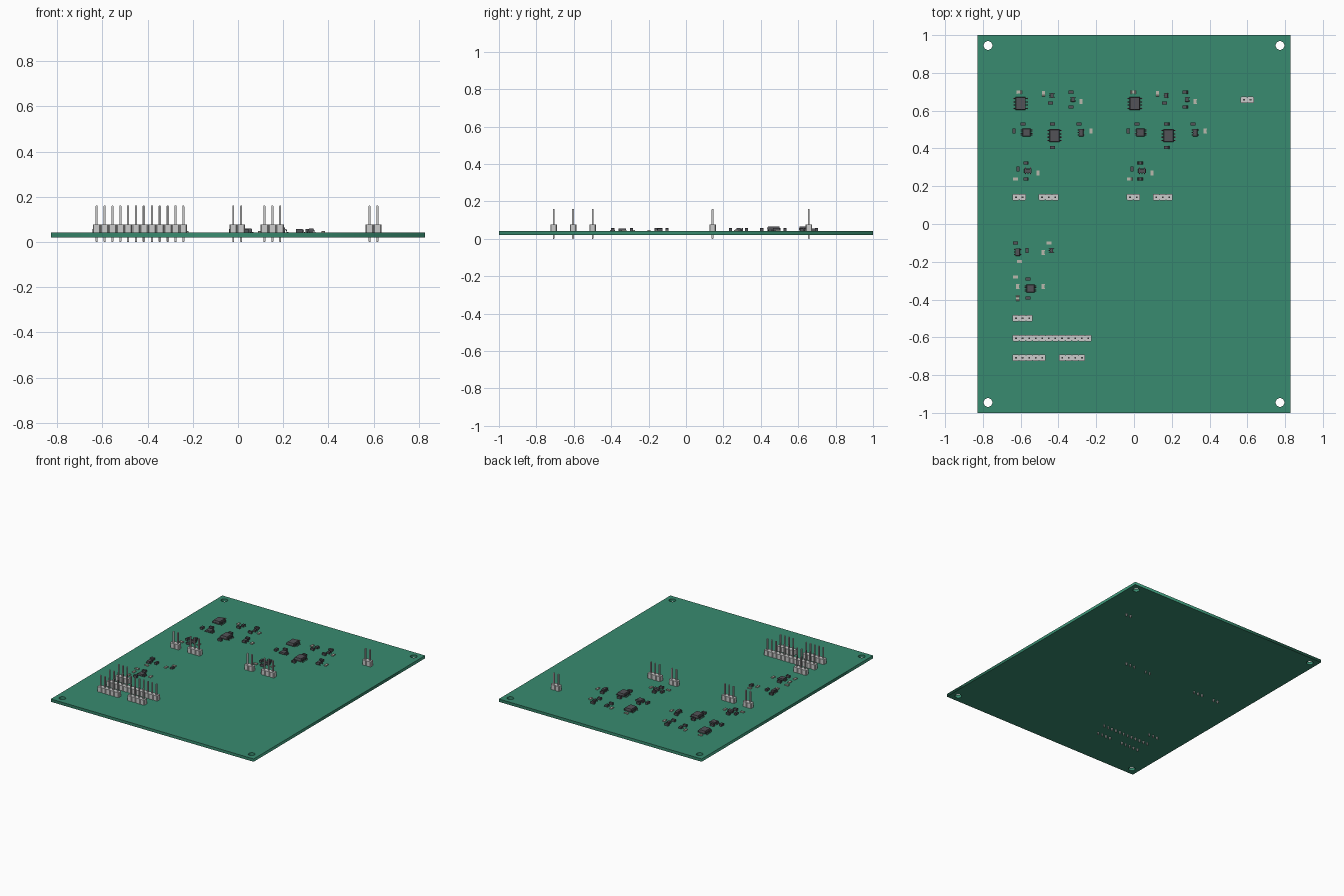
import bpy, bmesh, math
from mathutils import Matrix, Vector

if "Cube" in bpy.data.objects:
    bpy.data.objects.remove(bpy.data.objects["Cube"])

TOP, BOTTOM = 0.041, 0.02       # board faces
PITCH = 0.0348                  # header pin spacing
REPEAT = 0.604                  # distance between the two identical channels


def material(name, r, g, b):
    m = bpy.data.materials.new(name)
    m.diffuse_color = (r, g, b, 1)
    m.use_nodes = True
    m.node_tree.nodes["Principled BSDF"].inputs["Base Color"].default_value = m.diffuse_color
    return m


GREEN = material("board_green", 0.04, 0.26, 0.16)
DARK = material("dark_plastic", 0.085, 0.085, 0.095)
BEIGE = material("pale_ceramic", 0.50, 0.48, 0.42)


def prism(bm, outline, z0, z1, top_scale=1.0, centre=(0, 0)):
    """Extrude an outline from z0 to z1, tapering toward its centre."""
    cx, cy = centre
    low = [bm.verts.new((cx + x, cy + y, z0)) for x, y in outline]
    high = [bm.verts.new((cx + x * top_scale, cy + y * top_scale, z1)) for x, y in outline]
    bm.faces.new(low[::-1])
    bm.faces.new(high)
    n = len(outline)
    for i in range(n):
        j = (i + 1) % n
        bm.faces.new((low[i], low[j], high[j], high[i]))


def rect(w, d):
    return [(-w / 2, -d / 2), (w / 2, -d / 2), (w / 2, d / 2), (-w / 2, d / 2)]


def finish(bm, name, mat=None):
    bmesh.ops.recalc_face_normals(bm, faces=bm.faces)
    me = bpy.data.meshes.new(name)
    bm.to_mesh(me)
    bm.free()
    if mat:
        me.materials.append(mat)
    return me


def place(me, name, x, y, z=TOP, turned=False):
    ob = bpy.data.objects.new(name, me)
    ob.location = (x, y, z)
    ob.rotation_euler.z = math.pi / 2 if turned else 0
    bpy.context.collection.objects.link(ob)
    return ob


# Board: filled 2D curve with four round mounting holes
def board():
    cu = bpy.data.curves.new("board_outline", 'CURVE')
    cu.dimensions = '2D'
    cu.fill_mode = 'BOTH'
    cu.extrude = (TOP - BOTTOM) / 2
    loops = [rect(1.656, 2.0)]
    for sx in (-1, 1):
        for sy in (-1, 1):
            loops.append([(sx * 0.773 + 0.023 * math.cos(a * math.pi / 16),
                           sy * 0.945 + 0.023 * math.sin(a * math.pi / 16)) for a in range(32)])
    for pts in loops:
        s = cu.splines.new('POLY')
        s.points.add(len(pts) - 1)
        for p, (x, y) in zip(s.points, pts):
            p.co = (x, y, 0, 1)
        s.use_cyclic_u = True
    tmp = bpy.data.objects.new("board_curve", cu)
    bpy.context.collection.objects.link(tmp)
    dg = bpy.context.evaluated_depsgraph_get()
    me = bpy.data.meshes.new_from_object(tmp.evaluated_get(dg))
    bpy.data.objects.remove(tmp)
    me.materials.clear()
    me.materials.append(GREEN)
    place(me, "circuit_board", 0, 0, (TOP + BOTTOM) / 2)


# Pin header: chamfered block and square tapered pin per position
def header(name, x, y, count):
    bm = bmesh.new()
    h, c = PITCH / 2, PITCH * 0.12
    block = [(-h + c, -h), (h - c, -h), (h, -h + c), (h, h - c),
             (h - c, h), (-h + c, h), (-h, h - c), (-h, -h + c)]
    pin = rect(0.0088, 0.0088)
    tip = rect(0.0052, 0.0052)
    for i in range(count):
        at = (i * PITCH, 0)
        prism(bm, block, 0, 0.037, centre=at)
        prism(bm, tip, -TOP, -TOP + 0.003, 0.0088 / 0.0052, at)
        prism(bm, pin, -TOP + 0.003, 0.117, 1, at)
        prism(bm, pin, 0.117, 0.12, 0.6, at)
    place(finish(bm, name), name, x, y)


# Two-terminal chip part: body between slightly larger end caps
def passive(name, height, mat):
    bm = bmesh.new()
    length, width, cap = 0.0275, 0.017, 0.006
    prism(bm, rect(length - 2 * cap, width * 0.94), 0.0006, height * 0.95)
    for s in (-1, 1):
        prism(bm, rect(cap, width), 0, height, centre=(s * (length - cap) / 2, 0))
    bmesh.ops.bevel(bm, geom=[e for e in bm.edges if e.calc_length() > width * 0.95
                              and min(v.co.z for v in e.verts) > height * 0.97],
                    offset=0.0008, segments=1, affect='EDGES')
    return finish(bm, name, mat)


# Leaded chip: waisted body with bent leads along both long sides
def chip(name, w, length, height, span, left, right, pitch, lead):
    bm = bmesh.new()
    mid = height * 0.55
    base = rect(w * 0.93, length * 0.95)
    prism(bm, base, 0.0015, mid, 1 / 0.94)
    prism(bm, rect(w, length), mid, height, 0.92)
    t, foot = 0.0028, (span - w) / 2
    profile = [(w / 2 - 0.003, mid + t / 2), (w / 2 + foot * 0.45, mid + t / 2),
               (w / 2 + foot * 0.62, t), (span / 2, t), (span / 2, 0),
               (w / 2 + foot * 0.35, 0), (w / 2 + foot * 0.25, mid - t / 2),
               (w / 2 - 0.003, mid - t / 2)]
    for side, count in ((-1, left), (1, right)):
        step = pitch * 2 if count == 2 else pitch
        for i in range(count):
            y = (i - (count - 1) / 2) * step
            a, b = ([bm.verts.new((side * x, y + dy, z)) for x, z in profile]
                    for dy in (-lead / 2, lead / 2))
            bm.faces.new(a)
            bm.faces.new(b[::-1])
            for k in range(len(profile)):
                j = (k + 1) % len(profile)
                bm.faces.new((a[k], b[k], b[j], a[j]))
    # orientation mark recessed in a corner, away from lettering areas
    return finish(bm, name, DARK)


board()

# Headers
for i, (x, y, n) in enumerate([(0.582, 0.657, 2), (-0.625, 0.142, 2), (-0.487, 0.142, 3),
                               (-0.021, 0.142, 2), (0.117, 0.142, 3), (-0.625, -0.499, 3),
                               (-0.625, -0.604, 12), (-0.625, -0.708, 5), (-0.38, -0.708, 4)]):
    header(f"pin_header_{i + 1}", x, y, n)

MESH = {
    "capacitor": passive("capacitor", 0.0165, DARK),
    "resistor": passive("resistor", 0.007, BEIGE),
    "large_chip": chip("large_chip", 0.0536, 0.067, 0.024, 0.080, 4, 4, 0.0175, 0.006),
    "medium_chip": chip("medium_chip", 0.041, 0.041, 0.0145, 0.066, 4, 4, 0.009, 0.0045),
    "small_chip": chip("small_chip", 0.023, 0.040, 0.018, 0.039, 3, 2, 0.013, 0.0055),
    "tiny_chip": chip("tiny_chip", 0.0175, 0.027, 0.014, 0.029, 3, 2, 0.009, 0.0038),
}

# One channel; third value 1 = turned a quarter
CHANNEL = {
    "capacitor": [(-.442, .640, 0), (-.333, .698, 0), (-.333, .619, 0), (-.635, .492, 1),
                  (-.588, .529, 0), (-.431, .529, 0), (-.431, .405, 0), (-.291, .529, 0),
                  (-.571, .323, 0), (-.614, .291, 1), (-.571, .238, 0)],
    "resistor": [(-.608, .698, 0), (-.479, .690, 1), (-.280, .648, 1),
                 (-.227, .492, 1), (-.508, .270, 1), (-.627, .238, 0)],
    "large_chip": [(-.600, .638, 0), (-.421, .468, 0)],
    "medium_chip": [(-.569, .484, 0)],
    "small_chip": [(-.280, .484, 0), (-.562, .281, 1)],
    "tiny_chip": [(-.434, .680, 0), (-.323, .660, 0)],
}
# Lower supply section
LOWER = {
    "capacitor": [(-.627, -.101, 0), (-.566, -.140, 1), (-.561, -.291, 0), (-.561, -.392, 0)],
    "resistor": [(-.606, -.198, 0), (-.450, -.101, 0), (-.481, -.151, 1), (-.627, -.281, 0),
                 (-.616, -.331, 1), (-.616, -.393, 1), (-.481, -.331, 1)],
    "medium_chip": [(-.548, -.341, 0)],
    "small_chip": [(-.616, -.149, 0)],
    "tiny_chip": [(-.437, -.140, 0)],
}
for group, layout, shift in (("left", CHANNEL, 0), ("right", CHANNEL, REPEAT), ("lower", LOWER, 0)):
    for kind, spots in layout.items():
        for i, (x, y, turned) in enumerate(spots):
            place(MESH[kind], f"{group}_{kind}_{i + 1}", x + shift, y, TOP, turned)
